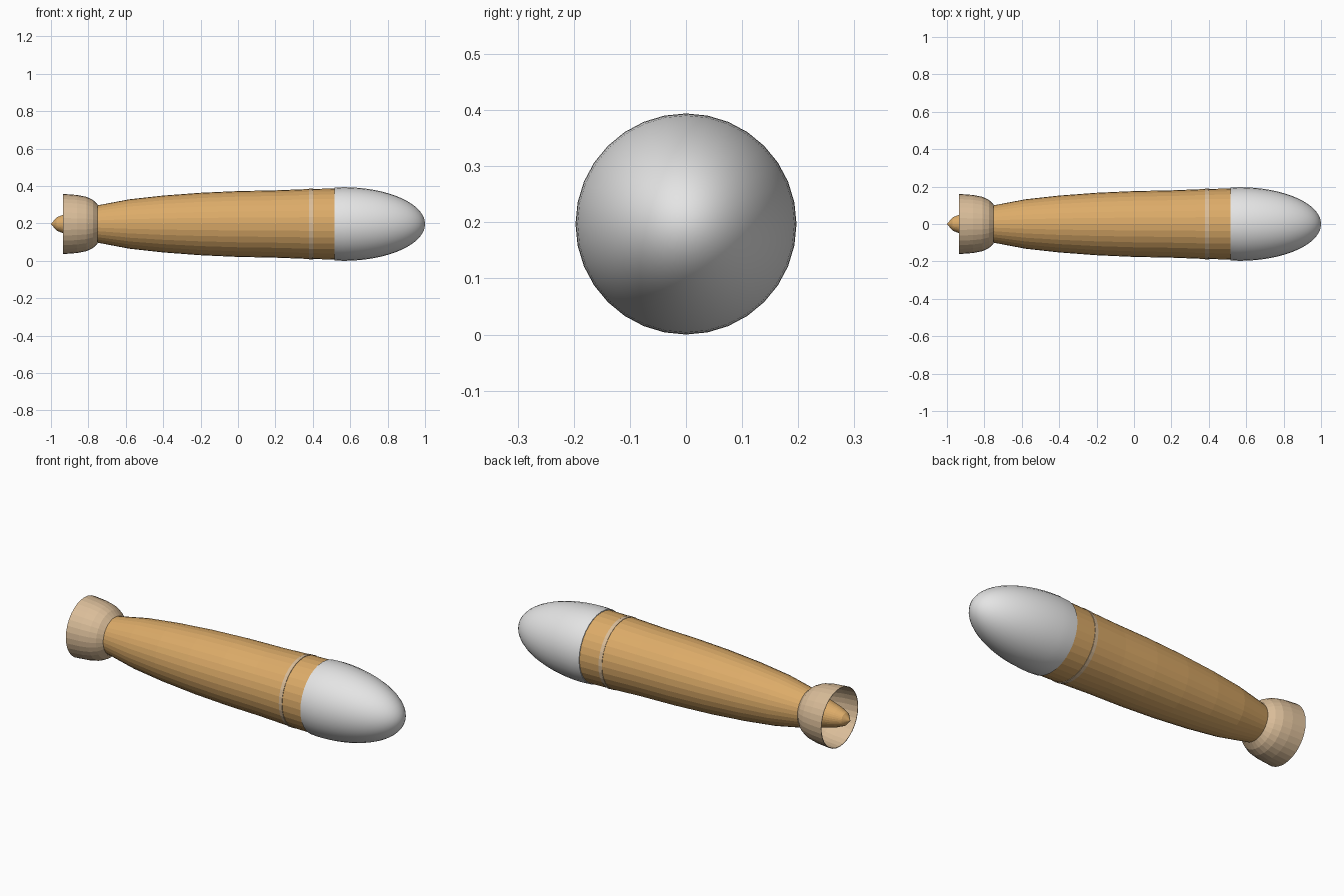
import bpy, bmesh, math

if "Cube" in bpy.data.objects:
    bpy.data.objects.remove(bpy.data.objects["Cube"])

SIDES = 32
AXIS_Z = 0.197


def material(name, rgb):
    m = bpy.data.materials.new(name)
    m.diffuse_color = (*rgb, 1)
    m.use_nodes = True
    m.node_tree.nodes["Principled BSDF"].inputs["Base Color"].default_value = m.diffuse_color
    return m


ORANGE = material("orange tan", (0.72, 0.41, 0.14))
BEIGE = material("pale beige", (0.70, 0.51, 0.32))
WHITE = material("off white", (0.78, 0.78, 0.78))


def lathe(name, profile, mat, smooth=False):
    """Revolve (x, radius) points about the long axis; zero radius closes to a tip."""
    bm = bmesh.new()
    rings = []
    for x, r in profile:
        if r == 0:
            rings.append([bm.verts.new((x, 0, AXIS_Z))] * SIDES)
        else:
            rings.append([bm.verts.new((x, r * math.sin(a), AXIS_Z + r * math.cos(a)))
                          for a in (2 * math.pi * i / SIDES for i in range(SIDES))])
    for a, b in zip(rings, rings[1:]):
        for i in range(SIDES):
            j = (i + 1) % SIDES
            bm.faces.new(dict.fromkeys((a[i], a[j], b[j], b[i])))
    bmesh.ops.recalc_face_normals(bm, faces=bm.faces)
    me = bpy.data.meshes.new(name)
    bm.to_mesh(me)
    bm.free()
    me.materials.append(mat)
    ob = bpy.data.objects.new(name, me)
    bpy.context.collection.objects.link(ob)
    if smooth:
        me.shade_smooth()
    return ob


# Tapered body, running through the nozzle to the tail tip
lathe("body", [(-1, 0), (-0.97, 0.035), (-0.93, 0.052), (-0.75, 0.10), (-0.58, 0.132),
               (-0.40, 0.152), (-0.20, 0.167), (0, 0.176), (0.20, 0.18),
               (0.38, 0.187), (0.52, 0.19)], ORANGE)

# Thin band round the body
lathe("band", [(0.38, 0.185), (0.38, 0.189), (0.40, 0.190), (0.40, 0.185)], BEIGE)

# Open flared tail nozzle, a thin shell
lathe("tail_nozzle", [(-0.75, 0.104), (-0.775, 0.128), (-0.81, 0.145), (-0.86, 0.155),
                      (-0.935, 0.161), (-0.935, 0.158), (-0.86, 0.152), (-0.81, 0.142),
                      (-0.775, 0.125), (-0.75, 0.099)], BEIGE)

# Rounded nose cap with a small lip over the body
steps = 16
nose = [(0.515, 0.194)] + [
    (0.56 + 0.44 * math.sin(t), 0.197 * math.cos(t) if k < steps else 0)
    for k, t in ((k, math.pi / 2 * k / steps) for k in range(steps + 1))]
lathe("nose_cap", nose, WHITE, smooth=True)
lathe("nose_lip", [(0.515, 0.18), (0.515, 0.194)], WHITE)
